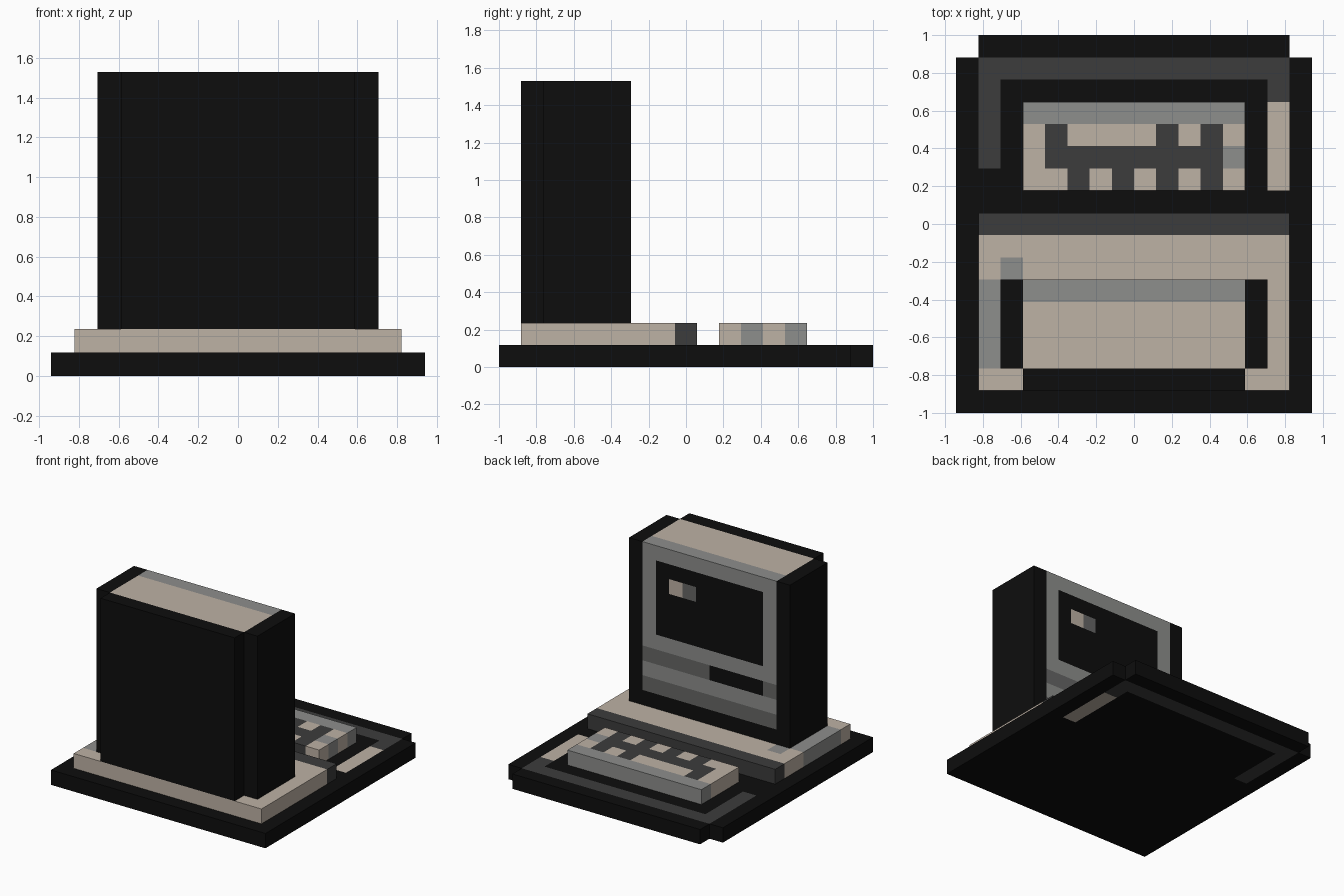
import bpy, bmesh
from mathutils import Vector

UNIT = 2 / 17      # edge of one block
Y_MID = 8.5        # blocks from the front edge to the centre

cube = bpy.data.objects.get("Cube")
if cube:
    bpy.data.objects.remove(cube, do_unlink=True)


def linear(v):
    v /= 255
    return v / 12.92 if v <= 0.04045 else ((v + 0.055) / 1.055) ** 2.4


def make_material(name, *rgb):
    colour = [linear(c) for c in rgb] + [1]
    mat = bpy.data.materials.new(name)
    mat.use_nodes = True
    mat.diffuse_color = colour
    bsdf = next(n for n in mat.node_tree.nodes if n.type == 'BSDF_PRINCIPLED')
    bsdf.inputs["Base Color"].default_value = colour
    bsdf.inputs["Roughness"].default_value = 0.8
    return mat


MATERIALS = {
    "black": make_material("black", 13, 13, 13),
    "dark": make_material("dark_grey", 60, 60, 60),
    "mid": make_material("mid_grey", 102, 102, 101),
    "grey": make_material("light_grey", 141, 142, 140),
    "beige": make_material("beige", 190, 178, 165),
}
SLOTS = list(MATERIALS)
SIDES = [Vector(d) for d in ((1, 0, 0), (-1, 0, 0), (0, 1, 0),
                             (0, -1, 0), (0, 0, 1), (0, 0, -1))]


def build_part(name, boxes):
    """Fill boxes of coloured blocks (later ones repaint), keep the outer skin."""
    blocks = {}
    for colour, (x0, x1), (y0, y1), (z0, z1) in boxes:
        for x in range(x0, x1):
            for y in range(y0, y1):
                for z in range(z0, z1):
                    blocks[x, y, z] = colour
    bm = bmesh.new()
    half = Vector((0.5, 0.5, 0.5))
    origin = Vector((0, Y_MID, 0))
    for cell, colour in blocks.items():
        for n in SIDES:
            if tuple(int(c + d) for c, d in zip(cell, n)) in blocks:
                continue
            a = Vector((abs(n.y) + abs(n.z), abs(n.x), 0)) / 2
            b = n.cross(a)
            mid = Vector(cell) + half + n / 2 - origin
            corners = (mid - a - b, mid + a - b, mid + a + b, mid - a + b)
            face = bm.faces.new([bm.verts.new(p * UNIT) for p in corners])
            face.material_index = SLOTS.index(colour)
    bmesh.ops.remove_doubles(bm, verts=bm.verts, dist=UNIT / 100)
    bmesh.ops.recalc_face_normals(bm, faces=bm.faces)
    mesh = bpy.data.meshes.new(name)
    bm.to_mesh(mesh)
    bm.free()
    for mat in MATERIALS.values():
        mesh.materials.append(mat)
    obj = bpy.data.objects.new(name, mesh)
    bpy.context.collection.objects.link(obj)
    return obj


# Desk base with the cable and a beige strip set into it
FLOOR = (0, 1)
build_part("desk_base", [
    ("black", (-8, 8), (0, 16), FLOOR),
    ("black", (-7, 7), (16, 17), FLOOR),
    ("dark", (-7, 7), (15, 16), FLOOR),
    ("dark", (-7, -6), (11, 16), FLOOR),
    ("dark", (6, 7), (14, 16), FLOOR),
    ("beige", (6, 7), (10, 14), FLOOR),
])

# Low case under the monitor
DECK = (1, 2)
build_part("computer_case", [
    ("beige", (-7, 7), (1, 8), DECK),
    ("dark", (-7, 7), (8, 9), DECK),
    ("grey", (-7, -6), (2, 6), DECK),
    ("grey", (-6, -5), (6, 7), DECK),
])

# Keyboard, painted row by row
KEYS = {"B": "beige", "D": "dark", "G": "grey"}
ROWS = ["BBDBDBDBDB", "BDDDDDDDDG", "BDBBBBDBDB", "GGGGGGGGGG"]
build_part("keyboard", [
    (KEYS[key], (i - 5, i - 4), (10 + j, 11 + j), DECK)
    for j, row in enumerate(ROWS) for i, key in enumerate(row)
])

# Monitor: black shell, beige lid, grey bezel, screen with cursor, drive slot
FACE = (5, 6)
build_part("monitor", [
    ("black", (-5, 5), (1, 6), (2, 13)),
    ("black", (-6, 6), (2, 6), (2, 13)),
    ("beige", (-5, 5), (2, 5), (12, 13)),
    ("grey", (-5, 5), FACE, (3, 13)),
    ("black", (-4, 4), FACE, (7, 12)),
    ("beige", (2, 3), FACE, (10, 11)),
    ("mid", (1, 2), FACE, (10, 11)),
    ("mid", (-5, 5), FACE, (5, 6)),
    ("black", (-4, 0), FACE, (5, 6)),
    ("mid", (-5, 5), FACE, (3, 4)),
])
